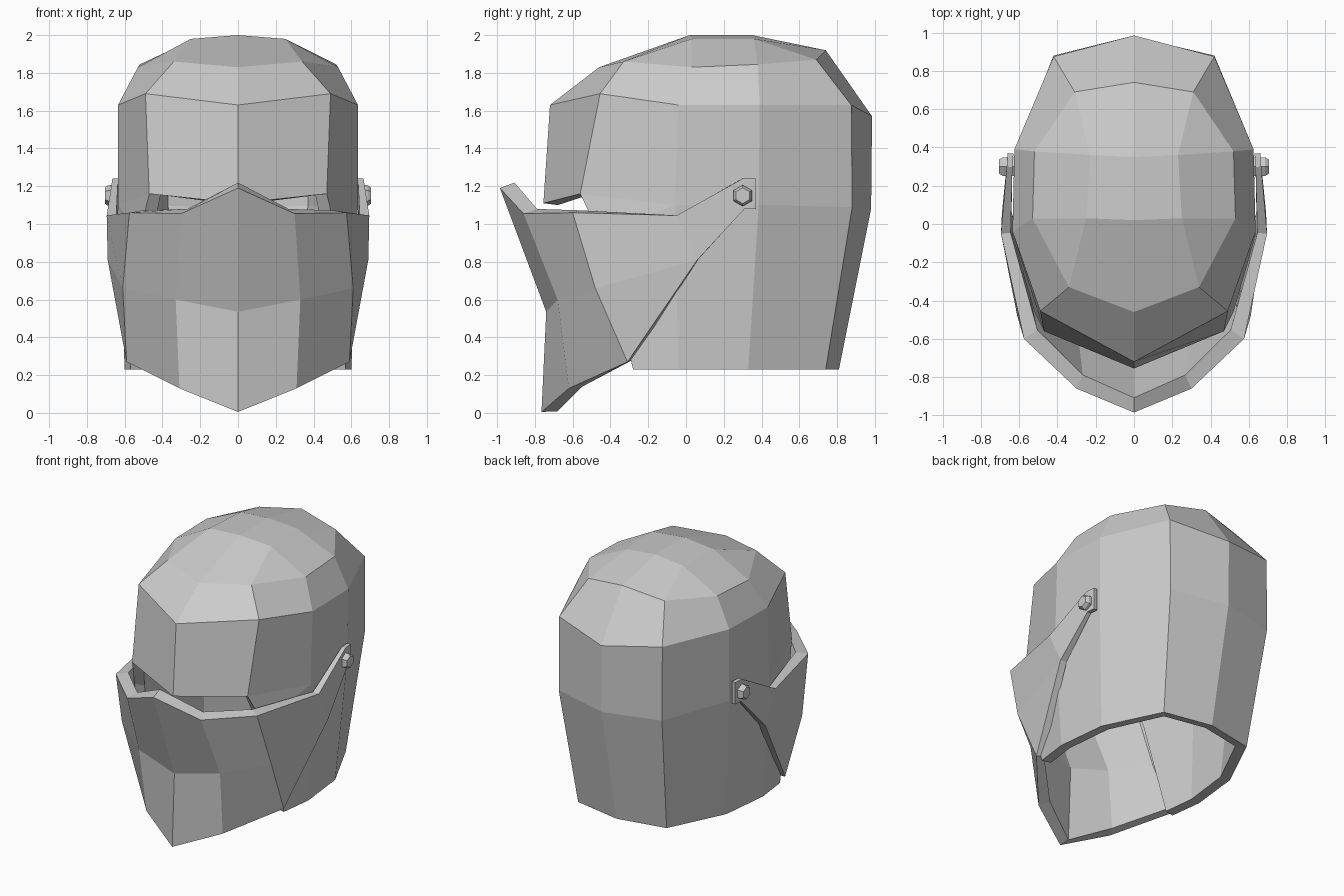
import bpy, bmesh
from math import pi
from mathutils import Matrix, Vector

cube = bpy.data.objects.get("Cube")
if cube:
    bpy.data.objects.remove(cube, do_unlink=True)

steel = bpy.data.materials.new("grey_steel")
steel.use_nodes = True
colour = (0.6, 0.6, 0.6, 1)
steel.diffuse_color = colour
steel.node_tree.nodes["Principled BSDF"].inputs["Base Color"].default_value = colour


def finish(bm, name):
    bmesh.ops.recalc_face_normals(bm, faces=bm.faces)
    mesh = bpy.data.meshes.new(name)
    bm.to_mesh(mesh)
    bm.free()
    mesh.materials.append(steel)
    obj = bpy.data.objects.new(name, mesh)
    bpy.context.collection.objects.link(obj)
    return obj


def loft(bm, cache, rows):
    """Skin neighbouring rows on both sides; repeated points make triangles."""
    def vert(point, side):
        key = (point[0] * side + 0.0, point[1], point[2])
        if key not in cache:
            cache[key] = bm.verts.new(key)
        return cache[key]

    for low, high in zip(rows, rows[1:]):
        for i in range(len(low) - 1):
            quad = (low[i], low[i + 1], high[i + 1], high[i])
            for side in (1, -1):
                corners = list(dict.fromkeys(vert(p, side) for p in quad))
                if len(corners) > 2:
                    bm.faces.new(corners[::side])


def thicken(bm, thickness):
    """Give an open skin an inner wall and a closed rim."""
    bmesh.ops.recalc_face_normals(bm, faces=bm.faces)
    centre = Vector((0, 0, 1))
    if sum((f.calc_center_median() - centre).dot(f.normal) * f.calc_area() for f in bm.faces) < 0:
        bmesh.ops.reverse_faces(bm, faces=bm.faces)
    bm.normal_update()
    faces = list(bm.faces)
    rim = [e for e in bm.edges if e.is_boundary]
    inner = {}
    for v in list(bm.verts):
        offset = v.normal * thickness(v.co) * v.calc_shell_factor()
        if abs(v.co.x) < 0.001:
            offset.x = 0
        inner[v] = (v.co - offset).copy()
    inner = {v: bm.verts.new(co) for v, co in inner.items()}
    for f in faces:
        bm.faces.new([inner[v] for v in reversed(f.verts)])
    for e in rim:
        a, b = e.verts
        bm.faces.new((a, b, inner[b], inner[a]))


# Helmet shell: rows run from the back centre round to the front
bottom = [(0, .81, .23), (.36, .74, .23), (.56, .33, .23), (.6, -.04, .23), (.57, -.28, .23)]
middle = [(0, .98, 1.08), (.42, .88, 1.09), (.62, .385, 1.1), (.635, -.06, 1.1), (.47, -.56, 1.16)]
jaw = middle[:4] + [(.52, -.46, .95)]
brow = (0, -.755, 1.11)
band = [(0, .985, 1.57), (.42, .875, 1.63), (.625, .39, 1.63), (.635, -.04, 1.63),
        (.49, -.455, 1.69), (0, -.72, 1.63)]
upper = [(0, .74, 1.92), (.31, .69, 1.87), (.52, .38, 1.845), (.53, .03, 1.83),
         (.34, -.33, 1.86), (0, -.46, 1.83)]
back_top, back_side = (0, .35, 2), (.23, .36, 1.98)
front_top, front_side = (0, .02, 2), (.25, .03, 1.98)
crown = [back_top, back_side, back_side, front_side, front_side, front_top]
ridge = [back_top] * 3 + [front_top] * 3

bm, cache = bmesh.new(), {}
loft(bm, cache, [bottom, jaw, middle])
loft(bm, cache, [middle + [brow], band, upper, crown, ridge])
thicken(bm, lambda co: .07)
finish(bm, "helmet_shell")

# Face guard: rows run from the centre ridge out to the cheek, then along the arm
top = [(0, -.985, 1.19), (.3, -.86, 1.055), (.575, -.6, 1.06)]
fold = [(0, -.74, .535), (.33, -.68, .6), (.61, -.48, .66)]
chin = [(0, -.765, .005), (.31, -.62, .13), (.59, -.31, .27)]
knee = (.69, .06, .81)
side_edge = [(.695, -.05, 1.045), knee, knee]
arm_start = [(.665, .3, 1.24)] + [(.665, .31, 1.08)] * 2
arm_end = [(.66, .37, 1.24)] + [(.66, .37, 1.08)] * 2

bm, cache = bmesh.new(), {}
loft(bm, cache, [top, fold, chin])
loft(bm, cache, [[top[2], fold[2], chin[2]], side_edge, arm_start, arm_end])
thicken(bm, lambda co: .08 if co.y < -.4 else .05 if co.y < .2 else .03)
finish(bm, "face_guard")

# Hexagonal pivot bolts: a wide base with a tapered head
for side, name in ((1, "left_bolt"), (-1, "right_bolt")):
    bm = bmesh.new()
    turn = Matrix.Rotation(side * pi / 2, 4, "Y")
    for x, depth, r1, r2 in ((.655, .06, .056, .056), (.695, .02, .056, .042)):
        place = Matrix.Translation((side * x, .3, 1.15)) @ turn @ Matrix.Rotation(pi / 2, 4, "Z")
        bmesh.ops.create_cone(bm, cap_ends=True, segments=6, radius1=r1, radius2=r2,
                              depth=depth, matrix=place)
    finish(bm, name)
